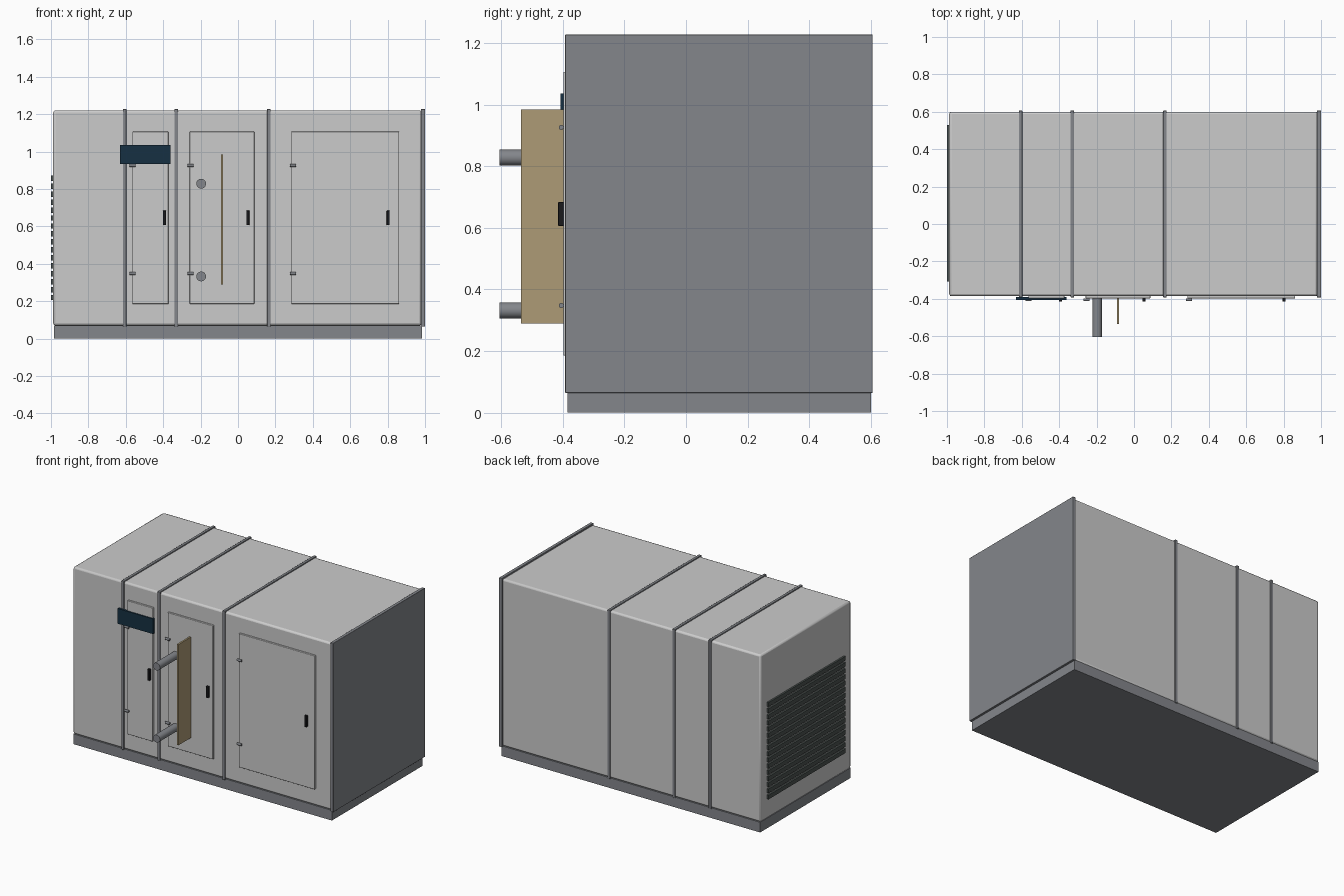
import bpy, math

if "Cube" in bpy.data.objects:
    bpy.data.objects.remove(bpy.data.objects["Cube"])


def material(name, rgb):
    m = bpy.data.materials.new(name)
    m.diffuse_color = (*rgb, 1)
    m.use_nodes = True
    m.node_tree.nodes["Principled BSDF"].inputs["Base Color"].default_value = m.diffuse_color
    return m


PANEL = material("panel_grey", (0.55, 0.57, 0.57))
STEEL = material("steel_grey", (0.23, 0.24, 0.26))
BLACK = material("black", (0.01, 0.01, 0.012))
TAN = material("tan", (0.42, 0.33, 0.18))
NAVY = material("navy", (0.008, 0.03, 0.055))
SLAT = material("slat_grey", (0.07, 0.085, 0.08))


def box(name, x, y, z, mat, bevel=0.0):
    """Box from (min, max) pairs on each axis, with optional bevel."""
    bpy.ops.mesh.primitive_cube_add(
        size=1, location=[(a + b) / 2 for a, b in (x, y, z)])
    o = bpy.context.object
    o.name = name
    o.scale = [b - a for a, b in (x, y, z)]
    bpy.ops.object.transform_apply(location=False, rotation=False, scale=True)
    o.data.materials.append(mat)
    if bevel:
        m = o.modifiers.new("bevel", 'BEVEL')
        m.width, m.segments = bevel, 2
        bpy.ops.object.shade_smooth_by_angle(angle=math.radians(50))
    return o


def rod(name, centre, radius, length, axis, mat, sides=24):
    rot = (0, math.pi / 2, 0) if axis == 'X' else (math.pi / 2, 0, 0)
    bpy.ops.mesh.primitive_cylinder_add(
        vertices=sides, radius=radius, depth=length, location=centre, rotation=rot)
    o = bpy.context.object
    o.name = name
    o.data.materials.append(mat)
    bpy.ops.object.shade_smooth_by_angle(angle=math.radians(40))
    return o


# Plinth and cabinet
box("base_plinth", (-0.985, 0.985), (-0.385, 0.60), (0, 0.07), STEEL)
box("cabinet", (-0.988, 0.982), (-0.385, 0.60), (0.07, 1.22), PANEL, 0.012)

# Joint bands wrapping the cabinet, and the flat end plate
for i, x in enumerate((-0.606, -0.33, 0.165)):
    box(f"joint_band_{i + 1}", (x - 0.01, x + 0.01), (-0.392, 0.606),
        (0.064, 1.227), STEEL, 0.003)
box("end_plate", (0.978, 1.0), (-0.392, 0.606), (0.064, 1.227), STEEL, 0.002)

# Doors, each with two hinges and a handle
doors = [(-0.565, -0.372, -0.565, -0.393),
         (-0.258, 0.087, -0.253, 0.053),
         (0.285, 0.862, 0.295, 0.803)]
for i, (x0, x1, hinge_x, handle_x) in enumerate(doors, 1):
    box(f"door_{i}", (x0, x1), (-0.398, -0.38), (0.185, 1.106), PANEL, 0.003)
    for part, z in (("lower", 0.348), ("upper", 0.926)):
        rod(f"door_{i}_{part}_hinge", (hinge_x, -0.405, z), 0.008, 0.032, 'X', STEEL, 16)
    box(f"door_{i}_handle", (handle_x - 0.008, handle_x + 0.008),
        (-0.415, -0.397), (0.606, 0.684), BLACK, 0.002)

# Front sign plate, pipe stubs and dividing fin
box("sign_plate", (-0.632, -0.362), (-0.407, -0.391), (0.932, 1.036), NAVY)
for part, z in (("lower", 0.332), ("upper", 0.828)):
    rod(f"{part}_pipe", (-0.197, -0.496, z), 0.026, 0.218, 'Y', STEEL, 32)
box("divider_fin", (-0.092, -0.08), (-0.535, -0.39), (0.29, 0.984), TAN)

# Louvre slats on the left end
count, z0, z1 = 16, 0.205, 0.885
pitch = (z1 - z0) / count
for i in range(count):
    z = z0 + pitch * i
    box(f"louvre_slat_{i + 1}", (-1.0, -0.985), (-0.308, 0.53),
        (z, z + pitch * 0.68), SLAT)
